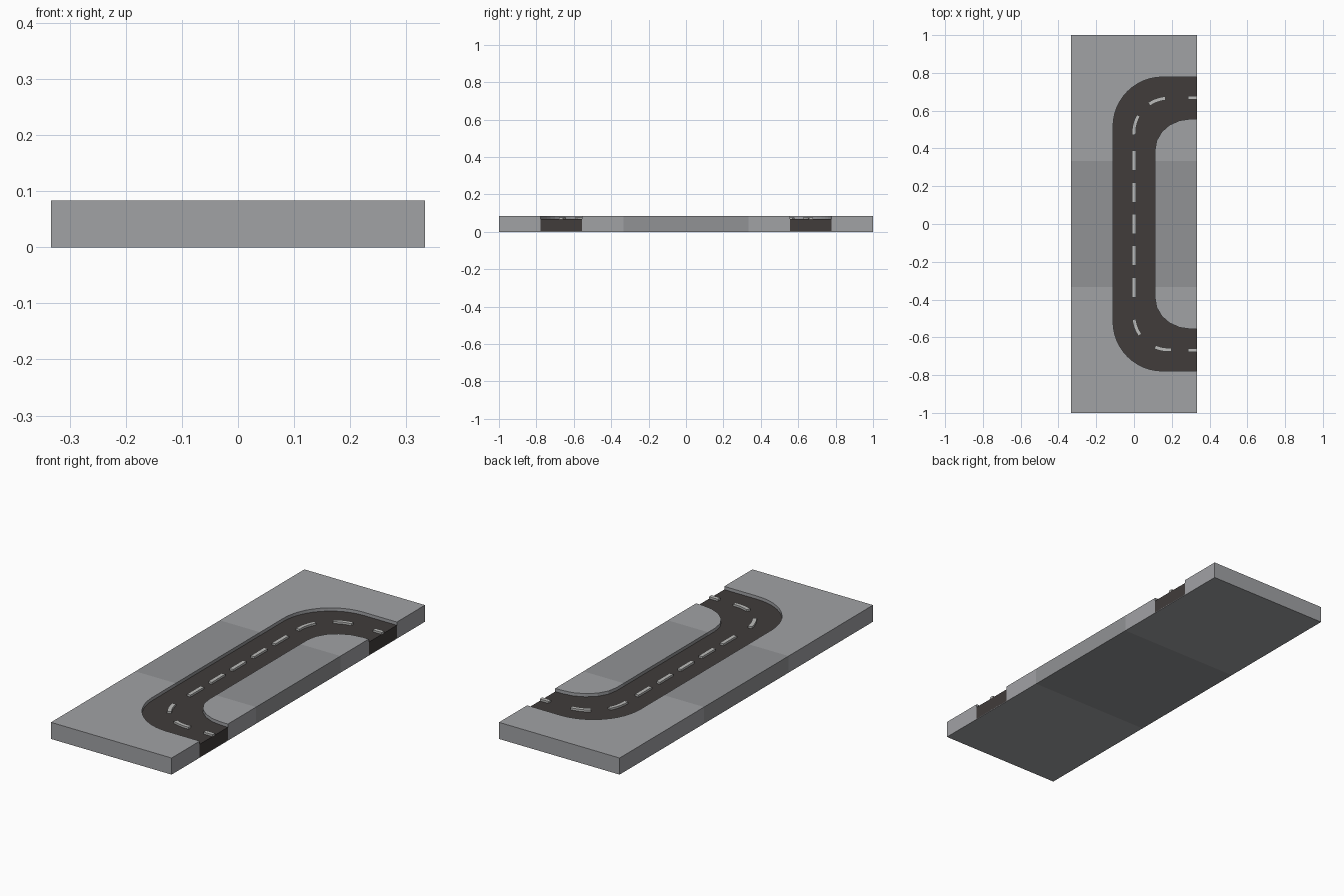
import bpy, bmesh
from math import sin, cos, radians

if "Cube" in bpy.data.objects:
    bpy.data.objects.remove(bpy.data.objects["Cube"])

W, CURB, ROAD, LINE, BASE = 1 / 3, 0.083, 0.067, 0.077, 0.003
R = 0.111  # road half width


def material(name, rgb):
    m = bpy.data.materials.new(name)
    m.diffuse_color = (*rgb, 1)
    m.use_nodes = True
    m.node_tree.nodes["Principled BSDF"].inputs["Base Color"].default_value = m.diffuse_color
    return m


pale = material("pale_concrete", (0.355, 0.36, 0.375))
mid = material("mid_concrete", (0.285, 0.29, 0.30))
tar = material("asphalt", (0.052, 0.045, 0.043))
paint = material("paint", (0.50, 0.50, 0.49))


def prism(name, outline, z0, z1, mat, flip=1):
    """Extrude a flat outline from z0 to z1; flip=-1 mirrors it in y."""
    bm = bmesh.new()
    face = bm.faces.new([bm.verts.new((x, y * flip, z0)) for x, y in outline])
    new = bmesh.ops.extrude_face_region(bm, geom=[face])["geom"]
    top = [v for v in new if isinstance(v, bmesh.types.BMVert)]
    bmesh.ops.translate(bm, verts=top, vec=(0, 0, z1 - z0))
    # the extruded source face may be dropped, so close the bottom if needed
    bmesh.ops.holes_fill(bm, edges=bm.edges[:], sides=0)
    bmesh.ops.recalc_face_normals(bm, faces=bm.faces[:])
    me = bpy.data.meshes.new(name)
    bm.to_mesh(me)
    bm.free()
    me.materials.append(mat)
    ob = bpy.data.objects.new(name, me)
    bpy.context.collection.objects.link(ob)
    return ob


def rect(x0, x1, y0, y1):
    return [(x0, y0), (x1, y0), (x1, y1), (x0, y1)]


def arc(cx, cy, rx, ry, n, a0=180, a1=90):
    angles = [radians(a0 + (a1 - a0) * i / n) for i in range(n + 1)]
    return [(cx + rx * cos(a), cy + ry * sin(a)) for a in angles]


# Kerb edges of the bend, from the tile seam round to the open side
outer = [(-R, W)] + arc(0.15, 0.517, 0.261, 0.261, 12) + [(W, 0.778)]
inner = [(R, W)] + arc(0.30, 0.39, 0.189, 0.166, 5) + [(W, 0.556)]

# Two end tiles with bends
for flip, end in ((1, "back"), (-1, "front")):
    prism(end + "_base", rect(-W, W, W, 1), 0, BASE, pale, flip)
    prism(end + "_outer_pavement", outer + [(W, 1), (-W, 1), (-W, W)], BASE, CURB, pale, flip)
    prism(end + "_inner_pavement", inner + [(W, W)], BASE, CURB, pale, flip)
    prism(end + "_road_bend", outer + inner[::-1], BASE, ROAD, tar, flip)
    prism(end + "_exit_dash", rect(0.285, W, 0.658, 0.678), ROAD, LINE, paint, flip)

# Straight middle tile
prism("middle_base", rect(-W, W, -W, W), 0, BASE, mid)
prism("middle_outer_pavement", rect(-W, -R, -W, W), BASE, CURB, mid)
prism("middle_inner_pavement", rect(R, W, -W, W), BASE, CURB, mid)
prism("middle_road", rect(-R, R, -W, W), BASE, ROAD, tar)

# Straight lane dashes
for i in range(-2, 3):
    y = i * 0.1675
    prism("straight_dash", rect(-0.01, 0.01, y - 0.053, y + 0.053), ROAD, LINE, paint)

# Curved lane dashes, placed a little differently at each end
for flip, a0, a1 in ((1, 183, 150), (1, 124, 95), (-1, 173, 145), (-1, 113, 85)):
    band = arc(0.183, 0.482, 0.194, 0.194, 5, a0, a1) + arc(0.183, 0.482, 0.174, 0.174, 5, a1, a0)
    prism("curved_dash", band, ROAD, LINE, paint, flip)
